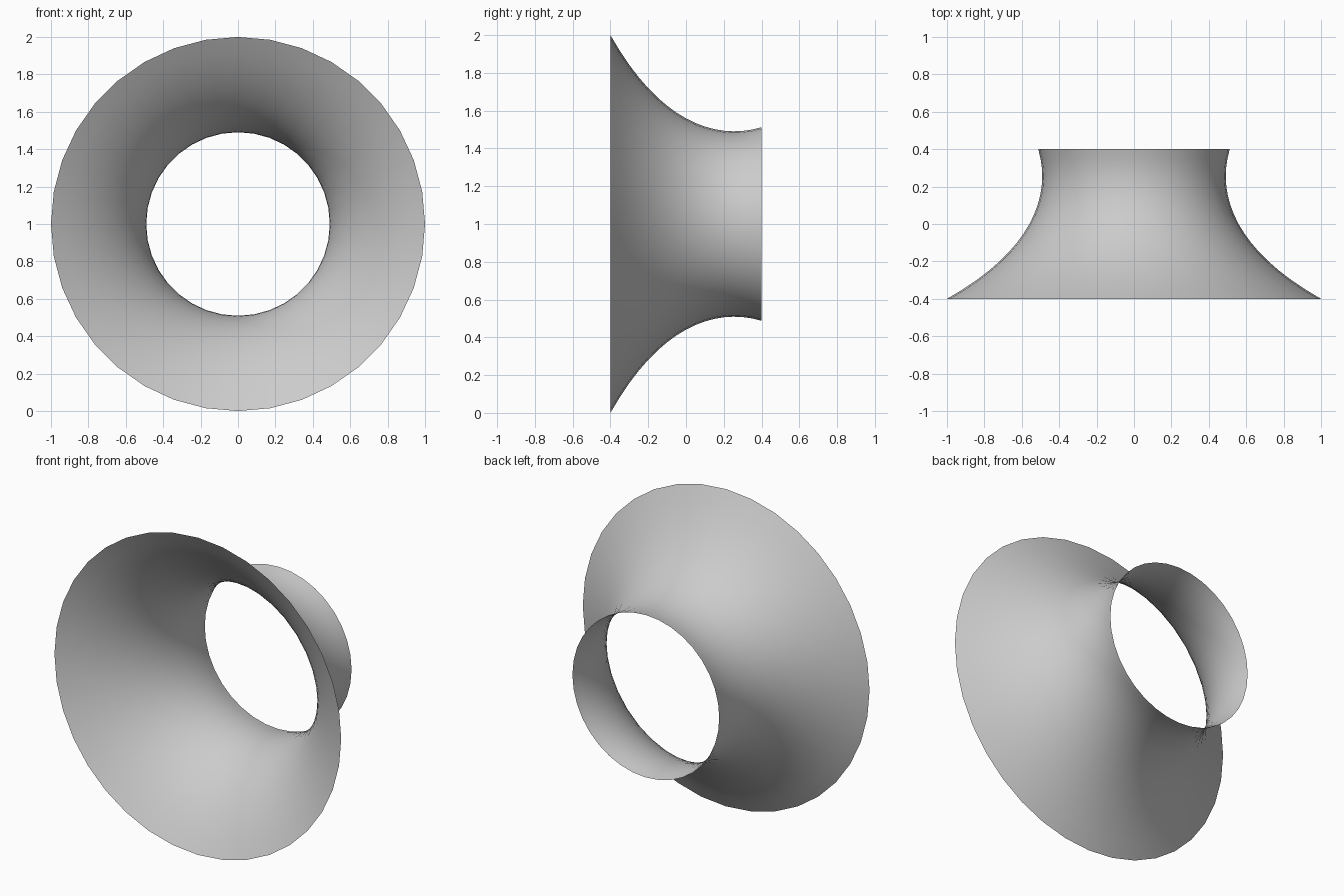
import bpy, bmesh
from math import cosh, cos, sin, tau

if "Cube" in bpy.data.objects:
    bpy.data.objects.remove(bpy.data.objects["Cube"])

SIDES, RINGS = 36, 16
WAIST, WAIST_Y = 0.49, 0.256   # throat radius and its position along y


def radius(y):
    return WAIST * cosh((y - WAIST_Y) / WAIST)


# Flared open tube: a catenary spun around the y axis
bm = bmesh.new()
scale = 1.0 / radius(-0.4)
rings = []
for i in range(RINGS + 1):
    y = -0.4 + 0.8 * i / RINGS
    r = radius(y) * scale
    rings.append([bm.verts.new((r * sin(tau * k / SIDES), y, 1 + r * cos(tau * k / SIDES)))
                  for k in range(SIDES)])
for a, b in zip(rings, rings[1:]):
    for k in range(SIDES):
        n = (k + 1) % SIDES
        bm.faces.new((a[k], a[n], b[n], b[k])).smooth = True
bmesh.ops.recalc_face_normals(bm, faces=bm.faces)

mesh = bpy.data.meshes.new("flared_tube")
bm.to_mesh(mesh)
bm.free()
tube = bpy.data.objects.new("flared_tube", mesh)
bpy.context.collection.objects.link(tube)
